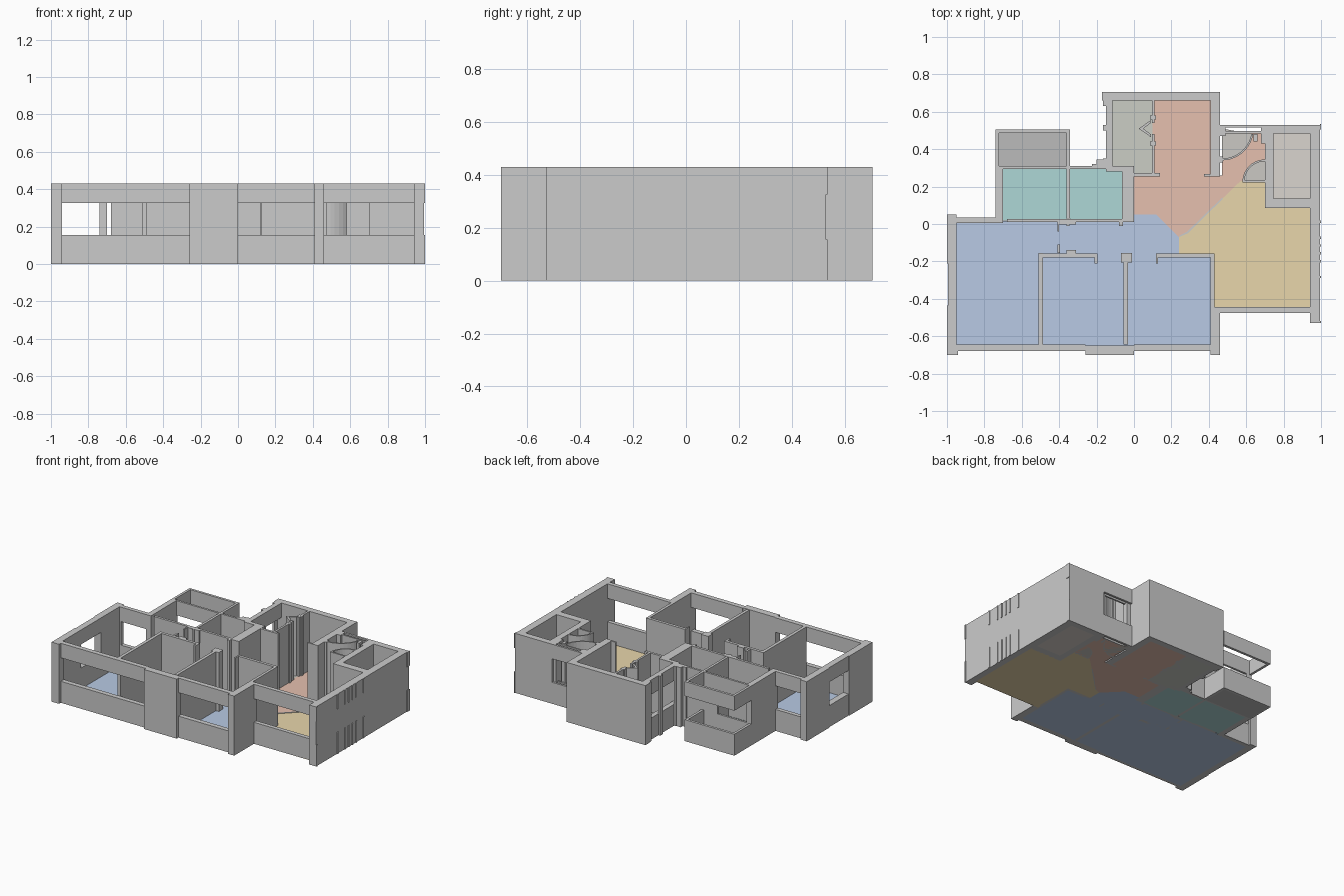
import bpy, bmesh, math

H, SILL, HEAD = 0.43, 0.155, 0.325


def add_prism(bm, pts, z0, z1):
    low = [bm.verts.new((x, y, z0)) for x, y in pts]
    high = [bm.verts.new((x, y, z1)) for x, y in pts]
    n = len(pts)
    bm.faces.new(low[::-1])
    bm.faces.new(high)
    for i in range(n):
        j = (i + 1) % n
        bm.faces.new((low[i], low[j], high[j], high[i]))


def finish(name, bm, color=None):
    bmesh.ops.recalc_face_normals(bm, faces=bm.faces[:])
    me = bpy.data.meshes.new(name)
    bm.to_mesh(me)
    bm.free()
    ob = bpy.data.objects.new(name, me)
    bpy.context.collection.objects.link(ob)
    if color:
        mat = bpy.data.materials.new(name)
        mat.diffuse_color = (*color, 1)
        me.materials.append(mat)
    return ob


def rect(x0, x1, y0, y1):
    return [(x0, y0), (x1, y0), (x1, y1), (x0, y1)]


def walls(name, *boxes):
    bm = bmesh.new()
    for b in boxes:
        add_prism(bm, rect(*b), 0, H)
    return finish(name, bm)


def windows(name, *boxes):
    bm = bmesh.new()
    for b in boxes:
        add_prism(bm, rect(*b), 0, SILL)
        add_prism(bm, rect(*b), HEAD, H)
    return finish(name, bm)


def floor(name, color, *polys, top=0.004):
    bm = bmesh.new()
    for p in polys:
        add_prism(bm, p, 0, top)
    return finish(name, bm, color)


def arc(cx, cy, r, a0, a1, n=10):
    return [(cx + r * math.cos(math.radians(a0 + (a1 - a0) * i / n)),
             cy + r * math.sin(math.radians(a0 + (a1 - a0) * i / n)))
            for i in range(n + 1)]


def curved_wall(name, cx, cy, r, a0, a1, t=0.01):
    bm = bmesh.new()
    add_prism(bm, arc(cx, cy, r, a0, a1) + arc(cx, cy, r - t, a1, a0), 0, H)
    return finish(name, bm)


# Outer shell
walls("west_wall", (-1, -0.95, -0.68, -0.435), (-1, -0.95, -0.21, 0.05),
      (-1, -0.94, -0.70, -0.68), (-0.95, -0.94, -0.68, -0.645),
      (-0.95, -0.94, 0.005, 0.035))
windows("west_window", (-0.995, -0.95, -0.435, -0.21))
windows("south_windows", (-0.94, -0.26, -0.68, -0.645), (0, 0.41, -0.68, -0.645),
        (0.46, 0.94, -0.475, -0.445))
walls("south_pier", (-0.26, 0, -0.70, -0.65))
walls("south_east_pier", (0.41, 0.46, -0.70, -0.445))
walls("east_wall", (0.94, 0.995, -0.53, 0.53))
windows("east_fins", *[(0.995, 1.0, y - 0.006, y + 0.006) for y in
                       (-0.524, -0.283, -0.199, -0.157, -0.115, -0.073, 0.012)],
        (0.995, 1.0, 0.505, 0.535))
windows("north_bedroom_window", (-0.94, -0.74, 0.005, 0.035))

# Bathrooms and rear balcony
walls("bathroom_walls", (-0.74, -0.70, 0.005, 0.31), (-0.36, -0.342, 0.03, 0.31),
      (-0.68, -0.065, 0.01, 0.028), (-0.47, -0.36, 0.295, 0.31),
      (-0.342, -0.065, 0.295, 0.31))
windows("bathroom_window", (-0.70, -0.47, 0.295, 0.31))
walls("service_shaft", (-0.065, 0.0, 0.01, 0.31))
windows("rear_balcony_parapet", (-0.74, -0.722, 0.31, 0.487),
        (-0.74, -0.342, 0.487, 0.505), (-0.36, -0.342, 0.31, 0.487))

# Bedroom partitions
walls("bedroom_partitions", (-0.51, -0.487, -0.645, -0.155),
      (-0.487, -0.20, -0.178, -0.157), (-0.21, -0.195, -0.21, -0.157),
      (-0.055, -0.033, -0.645, -0.205), (-0.07, -0.01, -0.205, -0.155),
      (0.12, 0.43, -0.178, -0.157), (0.117, 0.127, -0.21, -0.157),
      (0.41, 0.43, -0.445, -0.157))
walls("hall_stubs", (-0.41, -0.395, -0.155, -0.11), (-0.41, -0.31, -0.002, 0.01),
      (-0.41, -0.40, -0.04, 0), (-0.36, -0.31, -0.157, -0.14),
      (-0.36, -0.345, -0.01, 0.01), (-0.08, -0.06, -0.01, 0.02))

# Kitchen block
walls("kitchen_walls", (-0.17, 0.46, 0.66, 0.705), (0.41, 0.46, 0.255, 0.66),
      (0.375, 0.41, 0.255, 0.268), (-0.15, 0.0, 0.28, 0.31),
      (0.0, 0.14, 0.255, 0.272))
windows("kitchen_balcony_parapet", (-0.15, -0.115, 0.31, 0.66))
walls("kitchen_balcony_fins", *[(-0.165, -0.148, y, y + 0.03) for y in
                                (0.32, 0.50, 0.63)],
      (-0.225, -0.15, 0.31, 0.322), (-0.20, -0.16, 0.322, 0.345))
walls("kitchen_partition", (0.095, 0.11, 0.272, 0.48), (0.095, 0.11, 0.54, 0.66),
      (0.085, 0.118, 0.42, 0.44), (0.085, 0.118, 0.56, 0.58))
bm = bmesh.new()
add_prism(bm, [(0.09, 0.465), (0.025, 0.51), (0.09, 0.555), (0.09, 0.54),
               (0.05, 0.51), (0.09, 0.48)], 0, H)
finish("folding_door", bm)

# North-east room and entry
walls("north_east_room_walls", (0.70, 0.745, 0.085, 0.53),
      (0.745, 0.94, 0.085, 0.137), (0.745, 0.94, 0.485, 0.53))
windows("entry_window", (0.46, 0.70, 0.515, 0.53), (0.49, 0.68, 0.485, 0.497))
walls("entry_frames", (0.46, 0.475, 0.33, 0.36), (0.46, 0.49, 0.47, 0.515),
      (0.68, 0.70, 0.43, 0.515), (0.64, 0.66, 0.44, 0.48))
curved_wall("entry_door_swing", 0.47, 0.51, 0.17, -90, -10)
curved_wall("room_door_swing", 0.70, 0.225, 0.12, 90, 180)
walls("room_door_leaf", (0.58, 0.70, 0.222, 0.234))

# Floors
floor("bedroom_floor", (0.48, 0.59, 0.78),
      [(-0.95, -0.66), (0.42, -0.66), (0.42, -0.17), (0.24, -0.17), (0.24, -0.07),
       (0.12, 0.05), (0, 0.05), (0, 0.015), (-0.95, 0.015)])
floor("living_floor", (0.81, 0.67, 0.41),
      [(0.24, -0.165), (0.42, -0.165), (0.42, -0.475), (0.95, -0.475), (0.95, 0.09),
       (0.70, 0.09), (0.70, 0.23), (0.57, 0.23), (0.28, -0.05), (0.24, -0.07)])
floor("kitchen_floor", (0.79, 0.53, 0.43),
      [(0.10, 0.66), (0.10, 0.26), (0, 0.26), (0, 0.05), (0.12, 0.05), (0.24, -0.07),
       (0.28, -0.05), (0.57, 0.23), (0.70, 0.23), (0.70, 0.49), (0.47, 0.49),
       (0.47, 0.26), (0.41, 0.26), (0.41, 0.66)])
floor("bathroom_floor", (0.42, 0.68, 0.67), rect(-0.70, -0.36, 0.02, 0.30),
      rect(-0.342, -0.065, 0.02, 0.30))
floor("rear_balcony_floor", (0.5, 0.5, 0.5), rect(-0.73, -0.35, 0.305, 0.495))
floor("kitchen_balcony_floor", (0.6, 0.61, 0.56), rect(-0.12, 0.10, 0.27, 0.66))
floor("north_east_room_floor", (0.7, 0.66, 0.62), rect(0.745, 0.94, 0.137, 0.485))
floor("door_swing_floor", (0.6, 0.58, 0.55), [(0.47, 0.51)] + arc(0.47, 0.51, 0.165, -90, -10),
      [(0.70, 0.23)] + arc(0.70, 0.23, 0.115, 90, 180), top=0.006)

# Living room threshold strip
bm = bmesh.new()
add_prism(bm, [(0.24, -0.07), (0.245, -0.06), (0.285, -0.04), (0.47, 0.14),
               (0.475, 0.135), (0.288, -0.05)], 0, 0.008)
finish("threshold_strip", bm)
